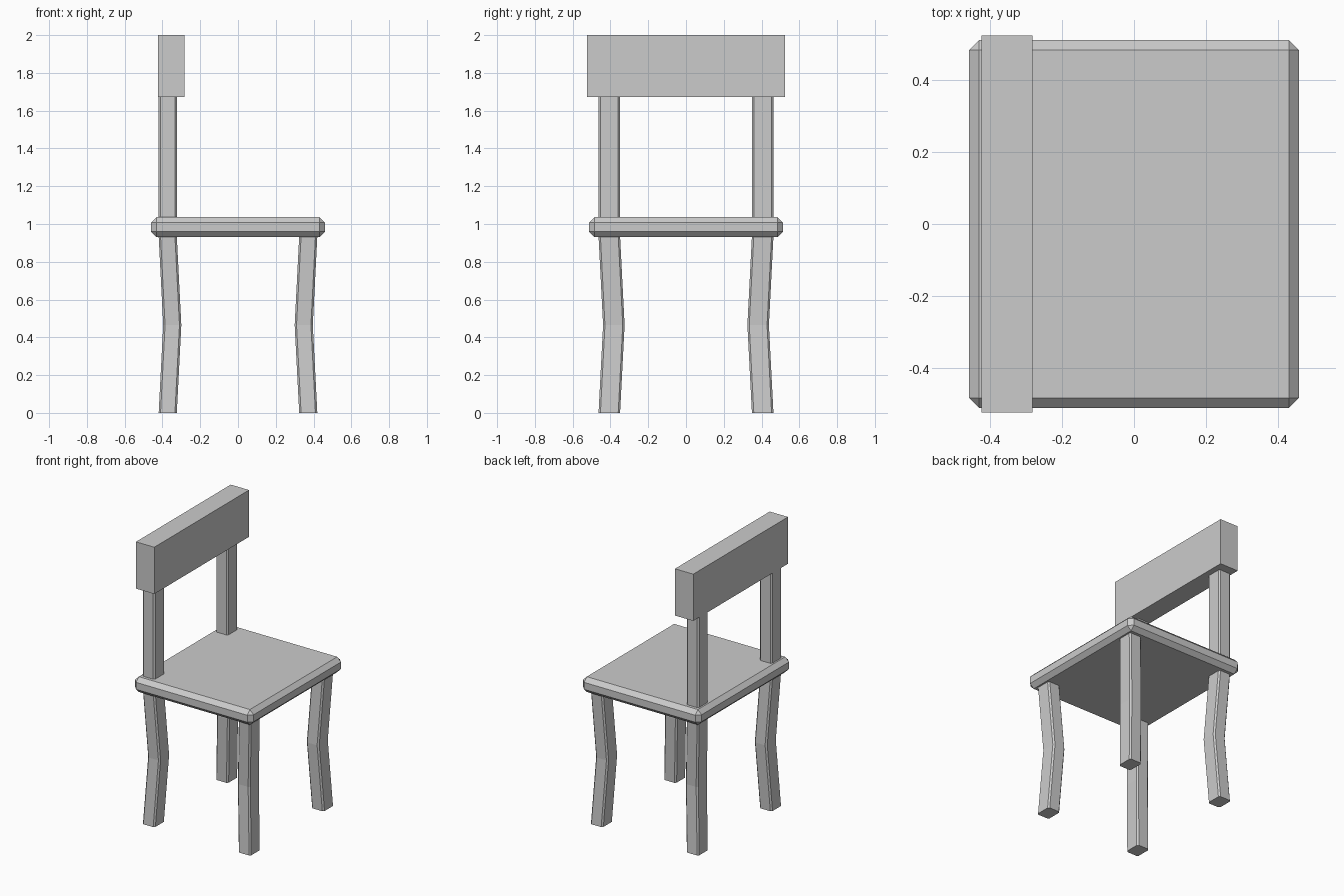
import bpy, bmesh

if "Cube" in bpy.data.objects:
    bpy.data.objects.remove(bpy.data.objects["Cube"])


def add_object(name, bm):
    bmesh.ops.recalc_face_normals(bm, faces=bm.faces)
    mesh = bpy.data.meshes.new(name)
    bm.to_mesh(mesh)
    bm.free()
    ob = bpy.data.objects.new(name, mesh)
    bpy.context.collection.objects.link(ob)
    return ob


def box(name, lo, hi, bevel=0.0):
    bm = bmesh.new()
    bmesh.ops.create_cube(bm, size=1)
    for v in bm.verts:
        v.co = [(a + b) / 2 + c * (b - a) for a, b, c in zip(lo, hi, v.co)]
    if bevel:
        bmesh.ops.bevel(bm, geom=bm.edges[:], offset=bevel, segments=1,
                        affect='EDGES', profile=0.5)
    return add_object(name, bm)


def post(name, path, hx=0.048, hy=0.057, c=0.01):
    """Loft a chamfered rectangle through the path points."""
    section = [(hx, hy - c), (hx - c, hy), (c - hx, hy), (-hx, hy - c),
               (-hx, c - hy), (c - hx, -hy), (hx - c, -hy), (hx, c - hy)]
    bm = bmesh.new()
    rings = [[bm.verts.new((x + u, y + v, z)) for u, v in section]
             for x, y, z in path]
    for a, b in zip(rings, rings[1:]):
        for i in range(8):
            j = (i + 1) % 8
            bm.faces.new((a[i], a[j], b[j], b[i]))
    bm.faces.new(rings[0][::-1])
    bm.faces.new(rings[-1])
    return add_object(name, bm)


# Seat with chamfered edges
box("seat", (-0.46, -0.513, 0.93), (0.46, 0.513, 1.037), 0.029)

# Four legs kinked inward at mid height, plus posts above the rear pair
LX, LY, KINK = 0.372, 0.406, 0.024
for sy, side in ((-1, "right"), (1, "left")):
    for sx, end in ((1, "front"), (-1, "rear")):
        post(f"{end}_leg_{side}",
             [(sx * LX, sy * LY, 0),
              (sx * (LX - KINK), sy * (LY - KINK), 0.465),
              (sx * LX, sy * LY, 0.935)])
    post(f"back_post_{side}",
         [(-LX, sy * LY, 1.035), (-LX, sy * LY, 1.675)])

# Plain backrest board
box("backrest", (-0.424, -0.525, 1.672), (-0.282, 0.525, 2.0))
